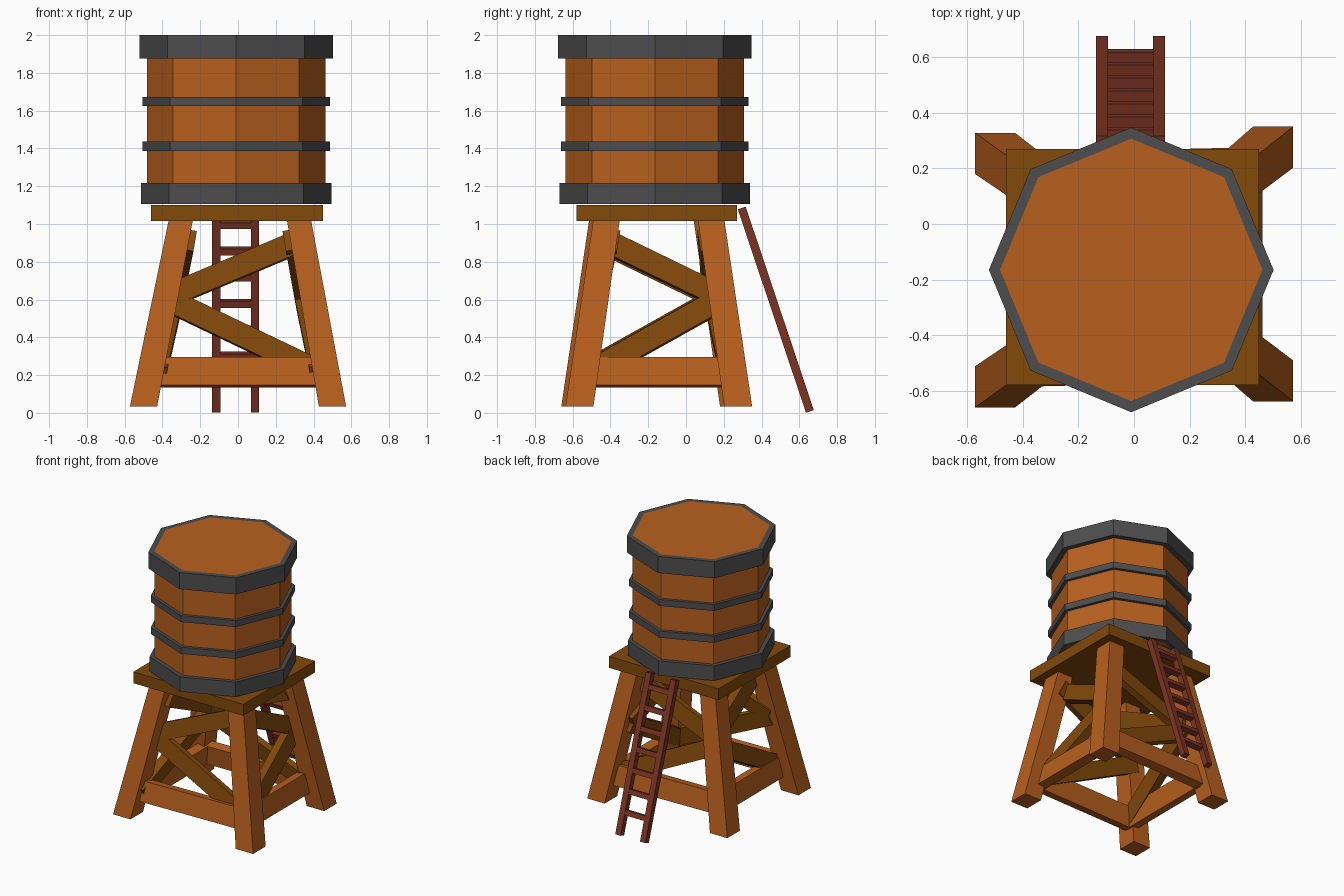
import bpy, bmesh, math
from mathutils import Vector

cube = bpy.data.objects.get("Cube")
if cube:
    bpy.data.objects.remove(cube, do_unlink=True)


def make_material(name, rgb):
    mat = bpy.data.materials.new(name)
    mat.use_nodes = True
    mat.diffuse_color = (*rgb, 1)
    mat.node_tree.nodes["Principled BSDF"].inputs["Base Color"].default_value = (*rgb, 1)
    return mat


ORANGE = make_material("orange wood", (0.48, 0.117, 0.013))
BROWN = make_material("brown wood", (0.225, 0.067, 0.003))
RED = make_material("red wood", (0.205, 0.034, 0.017))
METAL = make_material("dark metal", (0.075, 0.075, 0.075))


def finish(bm, name, mat):
    bmesh.ops.recalc_face_normals(bm, faces=bm.faces)
    mesh = bpy.data.meshes.new(name)
    bm.to_mesh(mesh)
    bm.free()
    mesh.materials.append(mat)
    obj = bpy.data.objects.new(name, mesh)
    bpy.context.collection.objects.link(obj)
    return obj


def loft(name, rings, mat, closed=False):
    """Skin rings of points; cap the ends, or join last to first if closed."""
    bm = bmesh.new()
    loops = [[bm.verts.new(p) for p in ring] for ring in rings]
    pairs = list(zip(loops, loops[1:]))
    if closed:
        pairs.append((loops[-1], loops[0]))
    else:
        bm.faces.new(loops[0])
        bm.faces.new(loops[-1])
    n = len(loops[0])
    for a, b in pairs:
        for i in range(n):
            j = (i + 1) % n
            bm.faces.new((a[i], a[j], b[j], b[i]))
    return finish(bm, name, mat)


def rect(center, u, v):
    c = Vector(center)
    return [c - u - v, c + u - v, c + u + v, c - u + v]


def beam(name, start, end, normal, width, depth, mat):
    """Square-ended plank from start to end, its broad side facing normal."""
    start, end = Vector(start), Vector(end)
    along = (end - start).normalized()
    side = along.cross(Vector(normal)).normalized()
    out = side.cross(along)
    u, v = side * width / 2, out * depth / 2
    return loft(name, [rect(start, u, v), rect(end, u, v)], mat)


def octagon(radius, z):
    return [Vector((-0.01 + radius * math.cos(k * math.pi / 4),
                    -0.165 + radius * math.sin(k * math.pi / 4), z)) for k in range(8)]


# Barrel with its metal hoops
WALL = 0.472
loft("barrel", [octagon(WALL, 1.108), octagon(WALL, 2.0)], ORANGE)
for name, r, low, high in (("bottom_rim", 0.504, 1.106, 1.216),
                           ("lower_hoop", 0.496, 1.386, 1.436),
                           ("upper_hoop", 0.496, 1.624, 1.672),
                           ("top_rim", 0.512, 1.876, 2.0)):
    loft(name, [octagon(r, low), octagon(r, high), octagon(WALL, high), octagon(WALL, low)],
         METAL, closed=True)

# Platform
X, Y = Vector((1, 0, 0)), Vector((0, 1, 0))
loft("platform", [rect((-0.005, -0.155, z), X * 0.455, Y * 0.425) for z in (1.015, 1.1)], BROWN)

# Splayed legs; the left pair stands slightly further back
FOOT, TOP = 0.035, 1.02


def leg_point(sx, sy, z):
    t = (z - FOOT) / (TOP - FOOT)
    return Vector((sx * (0.5 - 0.187 * t) + 0.01 * t,
                   -0.155 + sx * 0.011 + sy * (0.42 - 0.143 * t), z))


for sx, side in ((-1, "right"), (1, "left")):
    for sy, end in ((-1, "front"), (1, "back")):
        loft(f"{end}_{side}_leg",
             [rect(leg_point(sx, sy, FOOT), X * 0.072, Y * 0.074),
              rect(leg_point(sx, sy, TOP), X * 0.064, Y * 0.07)], ORANGE)

# Rails and diagonal braces on each face:
# (name, high corner, low corner, outward, rail inset, brace inset, brace depth)
FACES = (("front", (1, -1), (-1, -1), -Y, 0.02, 0.055, 0.05),
         ("back", (1, 1), (-1, 1), Y, 0.02, 0.055, 0.05),
         ("left", (1, -1), (1, 1), X, 0.052, 0.065, 0.065),
         ("right", (-1, -1), (-1, 1), -X, 0.052, 0.065, 0.065))

for name, high, low, outward, rail_inset, brace_inset, depth in FACES:
    tilt = outward + Vector((0, 0, 0.17))

    def on_face(corner, z, inset):
        return leg_point(*corner, z) - outward * inset

    beam(name + "_rail", on_face(high, 0.215, rail_inset),
         on_face(low, 0.215, rail_inset), tilt, 0.15, 0.07, ORANGE)
    beam(name + "_upper_brace", on_face(high, 0.915, brace_inset),
         on_face(low, 0.61, brace_inset), tilt, 0.12, depth, BROWN)
    beam(name + "_lower_brace", on_face(low, 0.605, brace_inset),
         on_face(high, 0.195, brace_inset - 0.01), tilt, 0.122, depth, BROWN)

# Ladder leaning on the back
BASE, HEAD = Vector((0, 0.656, 0.008)), Vector((0, 0.295, 1.085))
LEAN = Vector((0, 1, 0.33))
for name, x in (("ladder_right_rail", -0.115), ("ladder_left_rail", 0.09)):
    beam(name, BASE + X * x, HEAD + X * x, LEAN, 0.044, 0.044, RED)
for k in range(7):
    p = BASE.lerp(HEAD, (0.155 + 0.14 * k) / HEAD.z)
    beam(f"ladder_rung_{k + 1}", p - X * 0.11, p + X * 0.085, LEAN, 0.036, 0.04, RED)
